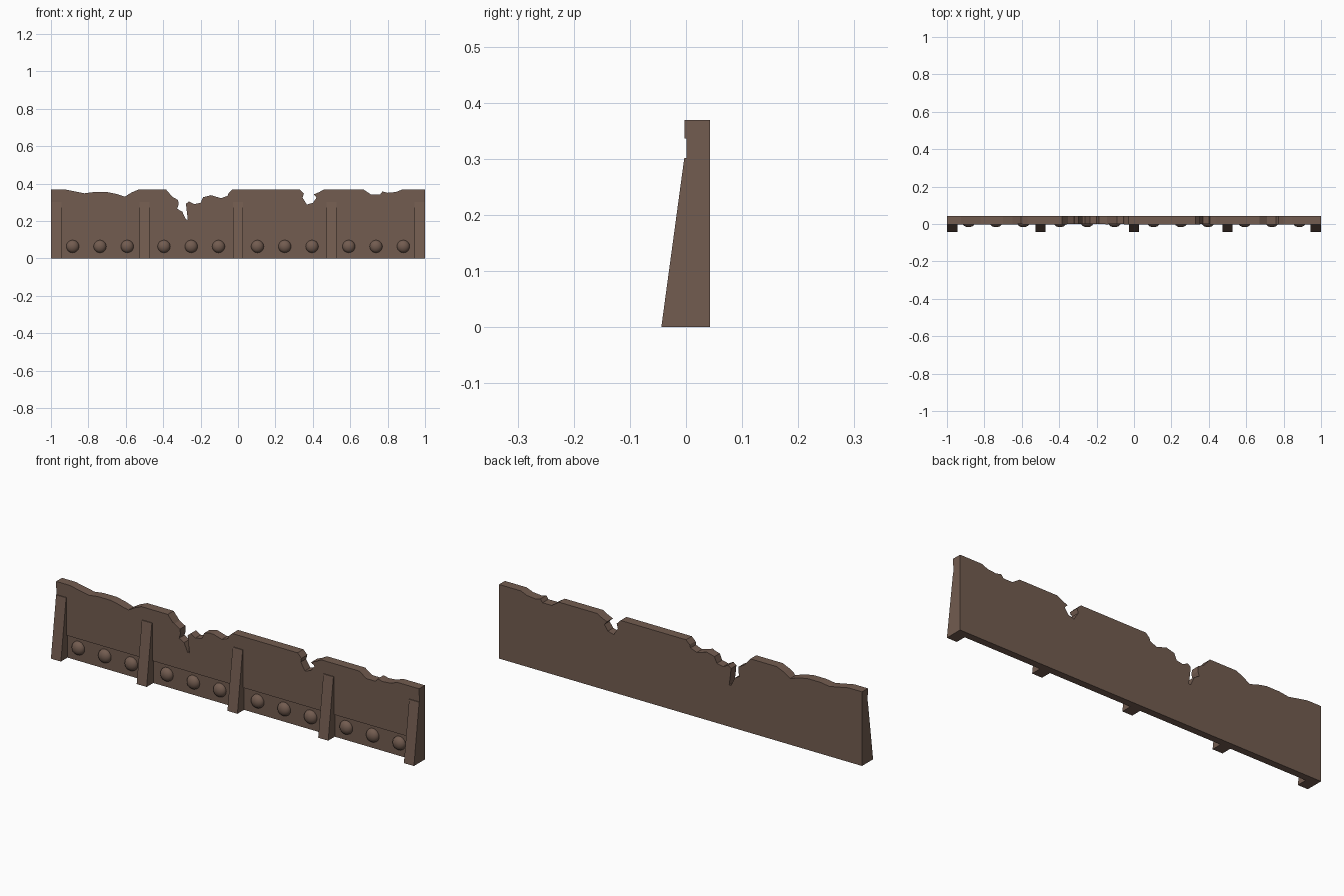
import bpy, bmesh, math

if "Cube" in bpy.data.objects:
    bpy.data.objects.remove(bpy.data.objects["Cube"])

mat = bpy.data.materials.new("brown")
mat.diffuse_color = (0.17, 0.107, 0.08, 1)
mat.use_nodes = True
mat.node_tree.nodes["Principled BSDF"].inputs["Base Color"].default_value = mat.diffuse_color
BACK, FACE = 0.043, 0.001


def prism(name, pts, to3d, a, b):
    """Extrude a 2D outline between two positions a and b."""
    bm = bmesh.new()
    ends = [[bm.verts.new(to3d(p, q, d)) for p, q in pts] for d in (a, b)]
    bm.faces.new(ends[0])
    bm.faces.new(ends[1][::-1])
    n = len(pts)
    for i in range(n):
        j = (i + 1) % n
        bm.faces.new((ends[0][j], ends[0][i], ends[1][i], ends[1][j]))
    bmesh.ops.recalc_face_normals(bm, faces=bm.faces)
    me = bpy.data.meshes.new(name)
    bm.to_mesh(me)
    bm.free()
    ob = bpy.data.objects.new(name, me)
    bpy.context.collection.objects.link(ob)
    me.materials.append(mat)
    return ob


def along_x(p, q, d):
    return (d, p, q)


def along_y(p, q, d):
    return (p, d, q)


# wall: cross-section with top lip and recessed bottom strip
section = [(BACK, 0), (BACK, 0.369), (-0.003, 0.369), (-0.003, 0.336),
           (FACE, 0.336), (FACE, 0.113), (0.008, 0.113), (0.008, 0)]
wall = prism("wall", section, along_x, -1, 1)

# broken bites out of the top edge, each closed above the wall
bites = [
    [(-.925, .369), (-.82, .348), (-.77, .355), (-.70, .355), (-.65, .345),
     (-.605, .33), (-.57, .352), (-.53, .369)],
    [(-.385, .369), (-.352, .33), (-.32, .312), (-.318, .287), (-.325, .265),
     (-.298, .25), (-.278, .207), (-.268, .207), (-.275, .26), (-.278, .292),
     (-.262, .305), (-.235, .29), (-.20, .297), (-.187, .327), (-.145, .338),
     (-.09, .322), (-.055, .335), (-.05, .35), (-.03, .369)],
    [(.33, .369), (.352, .347), (.345, .325), (.368, .288), (.40, .297),
     (.42, .325), (.405, .342), (.435, .355), (.46, .369)],
    [(.67, .369), (.71, .342), (.76, .342), (.772, .358), (.80, .351),
     (.845, .355), (.88, .369)],
]
for pts in bites:
    top = [(pts[-1][0], 0.42), (pts[0][0], 0.42)]
    cutter = prism("bite_cutter", pts + top, along_y, -0.1, 0.1)
    cutter.hide_render = True
    mod = wall.modifiers.new("bite", 'BOOLEAN')
    mod.operation = 'DIFFERENCE'
    mod.solver = 'EXACT'
    mod.object = cutter
    bpy.context.view_layer.objects.active = wall
    bpy.ops.object.modifier_apply(modifier=mod.name)
    bpy.data.objects.remove(cutter)

# tapered buttress ribs
rib = [(-0.044, 0), (0.02, 0), (0.02, 0.302), (-0.003, 0.302)]
for x in (-0.9725, -0.5, 0, 0.5, 0.9725):
    prism("rib", rib, along_x, x - 0.0275, x + 0.0275)

# domed studs, three per bay
for bay in (-0.738, -0.25, 0.25, 0.738):
    for k in (-1, 0, 1):
        bpy.ops.mesh.primitive_uv_sphere_add(
            segments=20, ring_count=10, radius=0.034,
            location=(bay + k * 0.146, 0.008, 0.064),
            rotation=(math.pi / 2, 0, 0))
        stud = bpy.context.object
        stud.name = "stud"
        stud.scale = (1, 1, 0.74)
        stud.data.materials.append(mat)
        bpy.ops.object.shade_smooth_by_angle()
